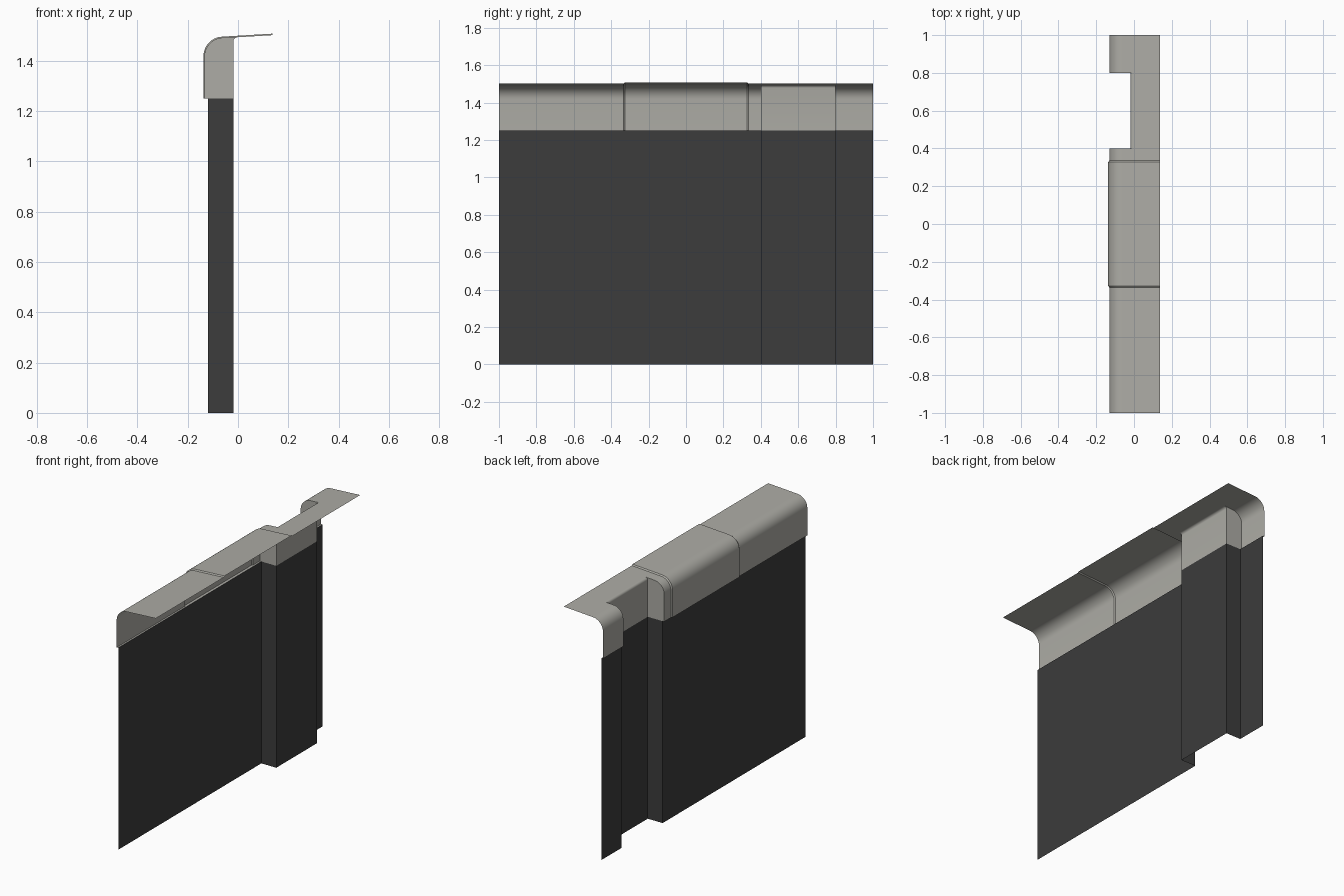
import bpy
from math import cos, sin, pi

cube = bpy.data.objects.get("Cube")
if cube:
    bpy.data.objects.remove(cube, do_unlink=True)


def material(name, rgb):
    mat = bpy.data.materials.new(name)
    mat.use_nodes = True
    mat.diffuse_color = (*rgb, 1)
    mat.node_tree.nodes["Principled BSDF"].inputs["Base Color"].default_value = (*rgb, 1)
    return mat


CHARCOAL = material("charcoal wall", (0.045, 0.045, 0.045))
ZINC = material("warm grey metal", (0.42, 0.415, 0.38))

WALL_X, RECESS_X, EDGE_X = -0.12, -0.018, -0.003
WALL_TOP, BEND = 1.25, 0.015
NOTCH = (0.4, 0.8)


def build(name, verts, faces, mat, smooth=False):
    mesh = bpy.data.meshes.new(name)
    mesh.from_pydata(verts, [], faces)
    mesh.materials.append(mat)
    obj = bpy.data.objects.new(name, mesh)
    bpy.context.collection.objects.link(obj)
    if smooth:
        bpy.ops.object.select_all(action='DESELECT')
        obj.select_set(True)
        bpy.context.view_layer.objects.active = obj
        bpy.ops.object.shade_smooth_by_angle()
    return obj


def loft(name, sections, mat):
    """Join equal-length sections, given as (y, [(x, z), ...]), into a sheet."""
    n = len(sections[0][1])
    verts = [(x, y, z) for y, pts in sections for x, z in pts]
    faces = [(s * n + i, s * n + i + 1, (s + 1) * n + i + 1, (s + 1) * n + i)
             for s in range(len(sections) - 1) for i in range(n - 1)]
    return build(name, verts, faces, mat, True)


def arc(cx, cz, r, steps):
    """Quarter turn from pointing -x to pointing up."""
    return [(cx - r * cos(pi / 2 * i / steps), cz + r * sin(pi / 2 * i / steps))
            for i in range(steps + 1)]


def slope_z(x):
    return 1.489 + (x + 0.06) * 0.06


def coping(grow=0.0, end=0.137):
    """Bottom lip, upright face, rounded shoulder and slightly rising top."""
    curve = arc(-0.06, 1.418, 0.071 + grow, 10)
    return ([(WALL_X, WALL_TOP), (curve[0][0], WALL_TOP)] + curve
            + [(end, slope_z(end) + grow)])


# Wall sheet, following the recess in plan
plan = [(WALL_X, -1), (WALL_X, NOTCH[0]), (RECESS_X, NOTCH[0]),
        (RECESS_X, NOTCH[1]), (WALL_X, NOTCH[1]), (WALL_X, 1)]
verts = [(x, y, z) for x, y in plan for z in (0, WALL_TOP)]
build("wall_sheet", verts,
      [(2 * i, 2 * i + 2, 2 * i + 3, 2 * i + 1) for i in range(len(plan) - 1)], CHARCOAL)

# Coping lengths on either side of the joint cover and the recess
for name, start, stop in (("front_coping", -1, -0.333),
                          ("back_coping_inner", 0.333, NOTCH[0]),
                          ("back_coping_outer", NOTCH[1], 1)):
    loft(name, [(start, coping()), (stop, coping())], ZINC)

# Raised middle coping with turned-in edges
loft("middle_coping", [(-0.335, coping()), (-0.327, coping(0.006)),
                       (0.327, coping(0.006)), (0.335, coping())], ZINC)

# Recess lining, bending into the remaining strip of the top
lining = [(RECESS_X, WALL_TOP)] + arc(EDGE_X, slope_z(EDGE_X) - BEND, BEND, 5)
top_strip = [(EDGE_X, slope_z(EDGE_X)), (0.137, slope_z(0.137))]
loft("recess_lining", [(y, lining) for y in NOTCH], ZINC)
loft("recess_top", [(y, top_strip) for y in NOTCH], ZINC)

# End plates closing the coping on both sides of the recess
outline = coping(end=EDGE_X) + lining[-2::-1]
for name, y in zip(("recess_front_plate", "recess_back_plate"), NOTCH):
    build(name, [(x, y, z) for x, z in outline], [tuple(range(len(outline)))], ZINC)
